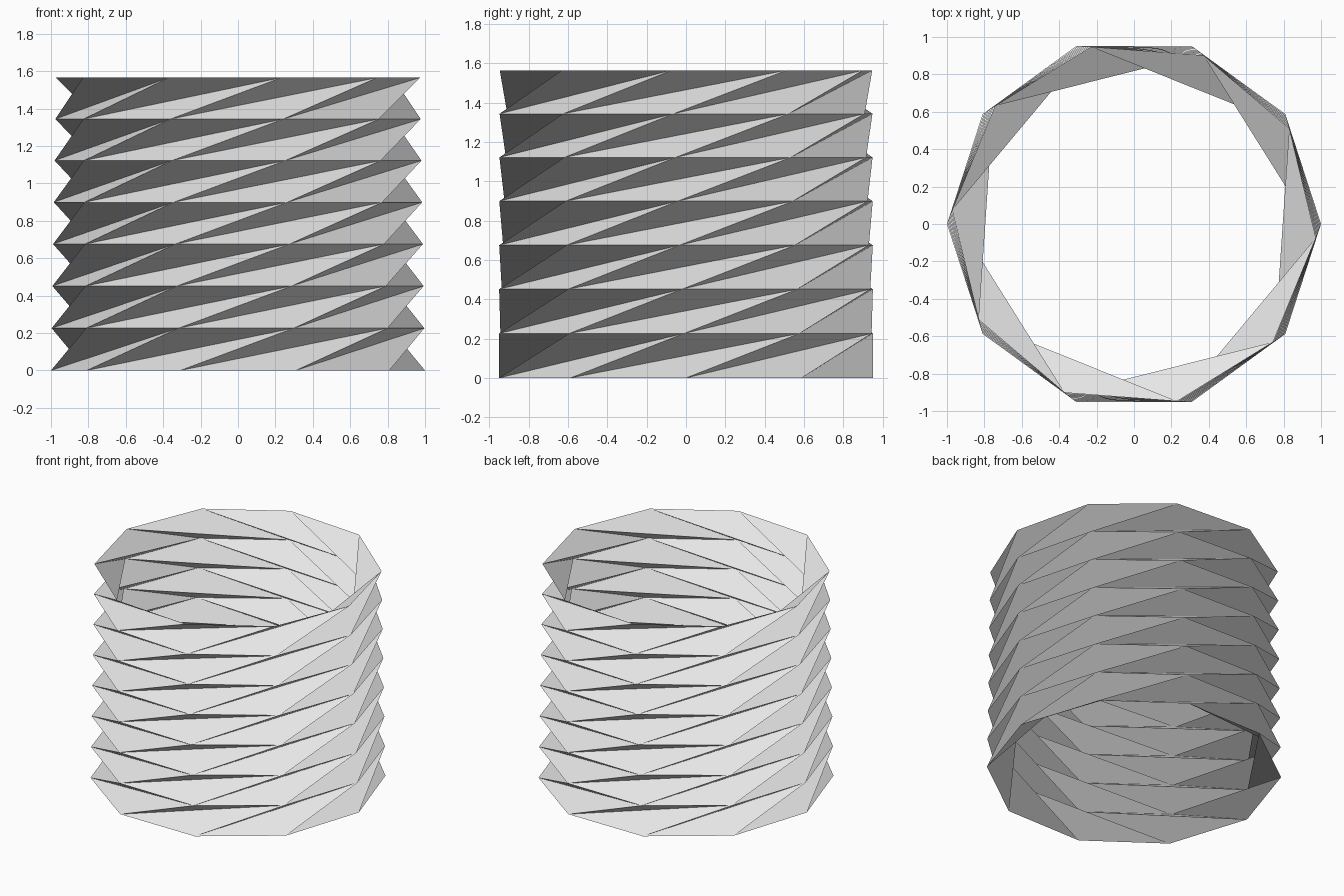
import bpy, bmesh
from math import cos, sin, radians

cube = bpy.data.objects.get("Cube")
if cube:
    bpy.data.objects.remove(cube, do_unlink=True)

SIDES = 10        # corners of each ring
LAYERS = 7        # folded storeys
TWIST = radians(71.38)
SHRINK = 0.9964   # each storey is slightly smaller than the one below
STOREY = 0.226

# Plain grey paper
paper = bpy.data.materials.new("light grey paper")
paper.use_nodes = True
grey = (0.8, 0.8, 0.8, 1.0)
paper.diffuse_color = grey
paper.node_tree.nodes["Principled BSDF"].inputs["Base Color"].default_value = grey

# Rings of corners, each twisted against the last
bm = bmesh.new()
rings = []
z, radius = 0.0, 1.0
for layer in range(LAYERS + 1):
    ring = []
    for i in range(SIDES):
        a = radians(360 / SIDES) * i + TWIST * layer
        ring.append(bm.verts.new((radius * cos(a), radius * sin(a), z)))
    rings.append(ring)
    z += STOREY * SHRINK ** layer
    radius *= SHRINK

# Triangular folds: one leaning in, one leaning out, per side
for low, high in zip(rings, rings[1:]):
    for i in range(SIDES):
        bm.faces.new((low[i], low[(i + 1) % SIDES], high[i]))
        bm.faces.new((low[i], high[i], high[i - 1]))

mesh = bpy.data.meshes.new("folded_tube")
bm.to_mesh(mesh)
bm.free()
mesh.materials.append(paper)
tube = bpy.data.objects.new("folded_tube", mesh)
bpy.context.collection.objects.link(tube)
